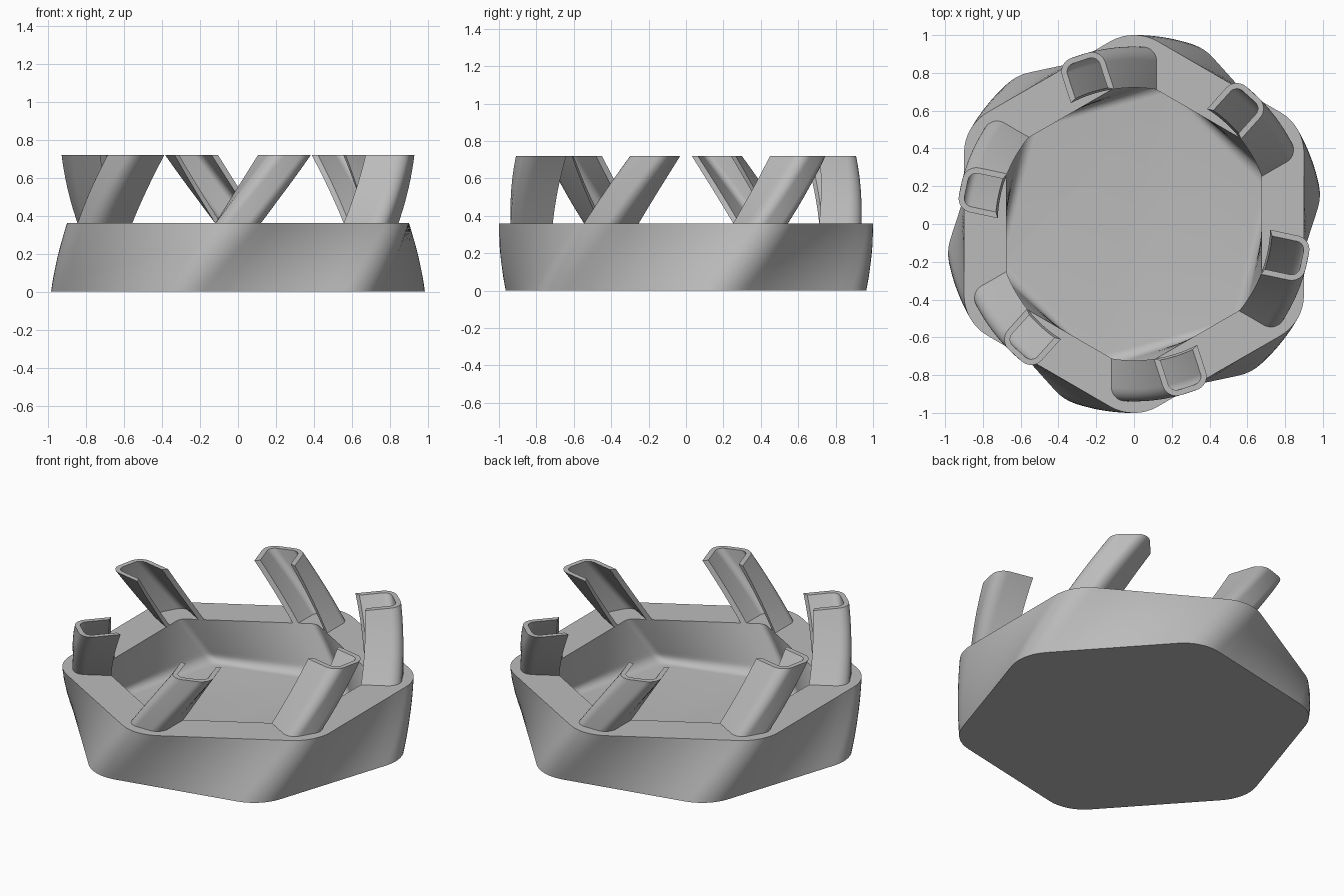
import bpy
import bmesh
from math import sin, cos, pi, radians

cube = bpy.data.objects.get("Cube")
if cube:
    bpy.data.objects.remove(cube)

RIM, TOP, FLOOR = 0.36, 0.72, 0.07   # heights
TWIST = radians(50)                  # turn per unit of height

grey = bpy.data.materials.new("plain_grey")
grey.use_nodes = True
colour = (0.5, 0.5, 0.5, 1)
grey.diffuse_color = colour
grey.node_tree.nodes["Principled BSDF"].inputs["Base Color"].default_value = colour


def twisted(points, z, turn=0.0):
    """Place a flat section at height z, turned by the twist."""
    a = TWIST * (z - RIM) + turn
    return [(x * cos(a) - y * sin(a), x * sin(a) + y * cos(a), z) for x, y in points]


def arc(cx, cy, r, start, end, steps):
    angles = [start + (end - start) * i / steps for i in range(steps + 1)]
    return [(cx + r * cos(a), cy + r * sin(a)) for a in angles]


def rounded_hexagon(apothem, r, flats=8):
    """Hexagon with rounded corners and evenly divided sides."""
    pts = []
    reach = (apothem - r) / cos(pi / 6)
    for k in range(6):
        mid = pi / 6 + k * pi / 3
        pts += arc(reach * cos(mid), reach * sin(mid), r, mid - pi / 6, mid + pi / 6, 8)
        nxt = mid + pi / 3
        a = pts[-1]
        b = (reach * cos(nxt) + r * cos(nxt - pi / 6), reach * sin(nxt) + r * sin(nxt - pi / 6))
        for i in range(1, flats):
            t = i / flats
            pts.append((a[0] + (b[0] - a[0]) * t, a[1] + (b[1] - a[1]) * t))
    return pts


def loft(name, rings):
    """Skin a stack of rings and cap both ends."""
    bm = bmesh.new()
    loops = [[bm.verts.new(p) for p in ring] for ring in rings]
    n = len(loops[0])
    for low, high in zip(loops, loops[1:]):
        for i in range(n):
            j = (i + 1) % n
            bm.faces.new((low[i], low[j], high[j], high[i]))
    bm.faces.new(loops[0][::-1])
    bm.faces.new(loops[-1])
    bmesh.ops.recalc_face_normals(bm, faces=bm.faces)
    mesh = bpy.data.meshes.new(name)
    bm.to_mesh(mesh)
    bm.free()
    mesh.materials.append(grey)
    obj = bpy.data.objects.new(name, mesh)
    bpy.context.collection.objects.link(obj)
    bpy.ops.object.select_all(action="DESELECT")
    obj.select_set(True)
    bpy.context.view_layer.objects.active = obj
    bpy.ops.object.shade_smooth_by_angle(angle=radians(35))
    return obj


# Twisted bowl: outer wall, flat rim, inner wall, fillet down to the floor
steps = 14
outer = rounded_hexagon(0.9, 0.25)
inner = rounded_hexagon(0.675, 0.06)
fillet = 0.05
rings = [twisted(outer, RIM * i / steps) for i in range(steps + 1)]
rings += [twisted(inner, RIM + (FLOOR + fillet - RIM) * i / steps) for i in range(steps + 1)]
for i in range(1, 7):
    a = i / 6 * pi / 2
    shrink = fillet * (1 - cos(a))
    rings.append(twisted(rounded_hexagon(0.675 - shrink, 0.06), FLOOR + fillet * (1 - sin(a))))
loft("bowl", rings)


# Six leaning prongs: channels open towards the middle
def channel_side(half, back, r, front):
    right = arc(half - r, back - r, r, 0, pi / 2, 8)
    left = [(-x, y) for x, y in reversed(right)]
    return [(half, front)] + right + left + [(-half, front)]


section = channel_side(0.12, 0.938, 0.075, 0.712)
section += channel_side(0.09, 0.908, 0.045, 0.728)[::-1]
base = RIM - 0.01
for k in range(6):
    heights = [base + (TOP - base) * i / 16 for i in range(17)]
    loft(f"prong_{k + 1}", [twisted(section, z, k * pi / 3) for z in heights])
